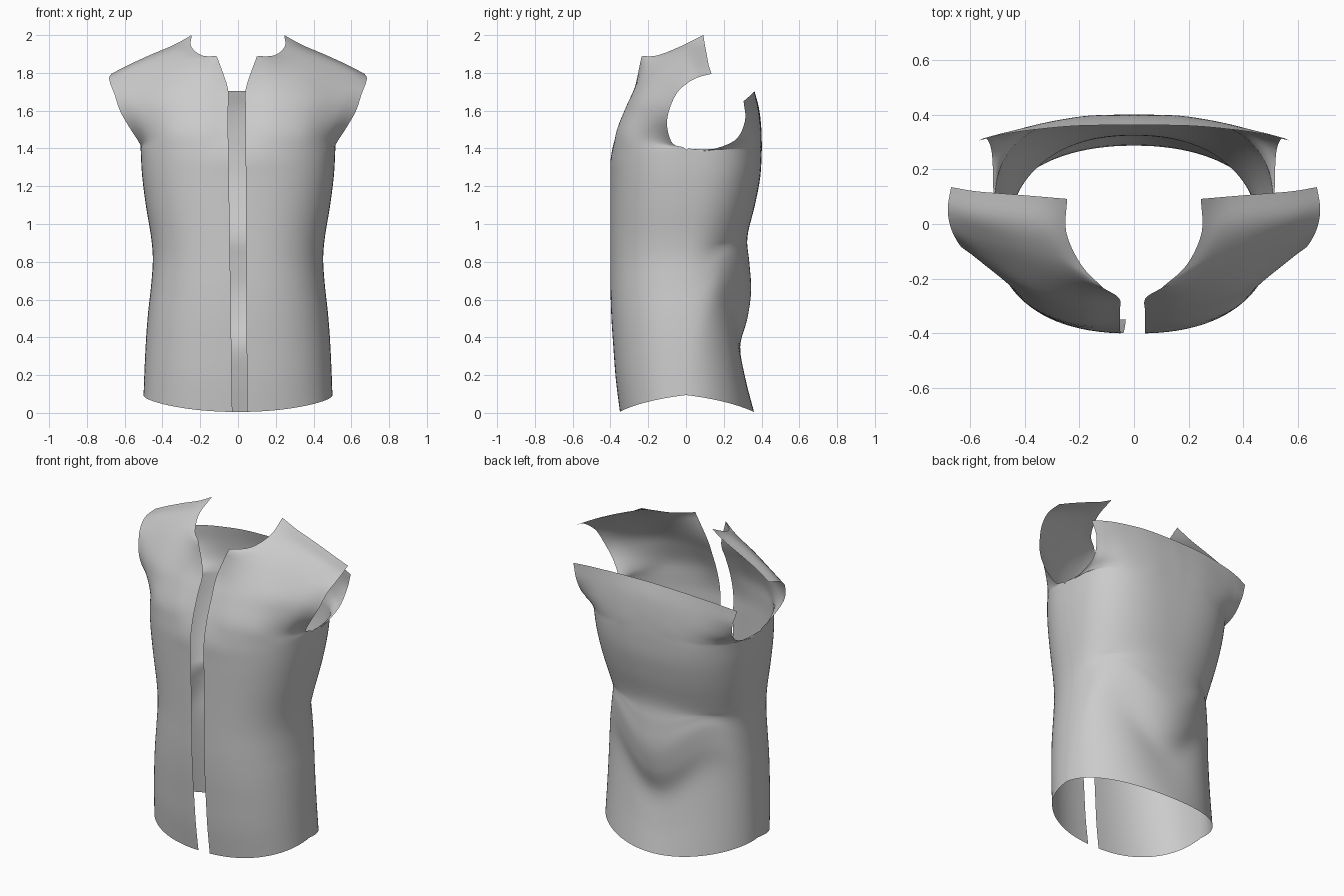
import bpy, math
from mathutils import Vector

if "Cube" in bpy.data.objects:
    bpy.data.objects.remove(bpy.data.objects["Cube"])

N = 24   # columns per quarter of the garment
SUB = 5  # surface rows between two control rows

# Torso below the armholes: height, half width, front depth, back depth, back squareness
TORSO = [(0.005, 0.50, 0.35, 0.36, 2.0), (0.18, 0.494, 0.372, 0.315, 2.05),
         (0.35, 0.486, 0.385, 0.287, 2.15), (0.50, 0.475, 0.395, 0.325, 2.0),
         (0.65, 0.46, 0.40, 0.345, 1.95), (0.80, 0.451, 0.40, 0.335, 2.0),
         (0.93, 0.46, 0.40, 0.325, 2.2), (1.10, 0.488, 0.40, 0.365, 2.5),
         (1.24, 0.508, 0.40, 0.392, 2.7), (1.355, 0.515, 0.398, 0.40, 2.9)]

# Chest and shoulder: each row runs from the opening/neckline to the armhole
CHEST = [
    [(.04, -.366, 1.485), (.2, -.366, 1.48), (.36, -.312, 1.47), (.47, -.2, 1.45), (.52, -.07, 1.425)],
    [(.04, -.318, 1.61), (.2, -.322, 1.60), (.36, -.28, 1.58), (.5, -.187, 1.55), (.577, -.1, 1.515)],
    [(.042, -.272, 1.72), (.2, -.275, 1.7), (.37, -.24, 1.67), (.53, -.155, 1.635), (.625, -.09, 1.6)],
    [(.1, -.235, 1.888), (.22, -.2, 1.83), (.38, -.16, 1.775), (.55, -.1, 1.715), (.655, -.05, 1.69)],
    [(.193, -.15, 1.893), (.29, -.11, 1.88), (.42, -.075, 1.84), (.575, -.035, 1.775), (.675, 0, 1.74)],
    [(.248, -.03, 1.94), (.33, -.01, 1.925), (.45, .01, 1.882), (.58, .03, 1.825), (.682, .06, 1.775)],
    [(.245, .092, 2.0), (.34, .1, 1.948), (.46, .11, 1.897), (.58, .12, 1.842), (.67, .135, 1.795)],
]
CORNER = len(TORSO) + 3  # row where the opening turns into the neckline

# Upper back: each row runs from the spine to the armhole
UPPER_BACK = [
    [(0, .401, 1.44), (.2, .393, 1.43), (.37, .347, 1.42), (.475, .25, 1.405), (.515, .1, 1.387)],
    [(0, .397, 1.53), (.2, .39, 1.515), (.37, .36, 1.49), (.475, .308, 1.46), (.52, .255, 1.44)],
    [(0, .385, 1.62), (.2, .38, 1.605), (.37, .358, 1.58), (.48, .332, 1.56), (.54, .312, 1.545)],
    [(0, .362, 1.705), (.2, .36, 1.7), (.37, .345, 1.685), (.48, .328, 1.67), (.57, .305, 1.65)],
]


def spline(points, t):
    """Catmull-Rom point at t in 0..len(points)-1."""
    p = [Vector(q) for q in points]
    p = [2 * p[0] - p[1]] + p + [2 * p[-1] - p[-2]]
    i = min(int(t), len(points) - 2)
    f = t - i
    a, b, c, d = p[i:i + 4]
    return 0.5 * (2 * b + (c - a) * f + (2 * a - 5 * b + 4 * c - d) * f * f
                  + (3 * b - a - 3 * c + d) * f ** 3)


def cornered(points, t, k, sharp):
    """Spline with a corner at point k, as strong as sharp."""
    smooth = spline(points, t)
    if not k or sharp < 0.001:
        return smooth
    split = spline(points[:k + 1], t) if t <= k else spline(points[k:], t - k)
    return smooth.lerp(split, sharp)


def torso_row(z, w, depth, sign, gap, n):
    """Quarter of a squarish oval, from the centre to the side seam."""
    start = math.asin((gap / w) ** (n / 2)) if gap else 0
    row = []
    for i in range(N + 1):
        a = start + (math.pi / 2 - start) * i / N
        s, c = math.sin(a), max(math.cos(a), 0)
        x, y = s ** (2 / n), c ** (2 / n)
        # hem and underarm rise towards the sides
        rise = 0.09 * max(0, 1 - z / 0.9) + 0.037 * max(0, (z - 1.1) / 0.255)
        rise *= (x * x + 1 - y) / 2
        if sign > 0 and z < 0.93:  # folds on the back climb away from the spine
            rise += 0.2 * math.sin(math.pi * z / 0.93) * 4 * x * x * (1 - x * x)
        row.append(Vector((w * x, sign * depth * y, z + rise)))
    return row


def loft(rows, corner):
    count = (len(rows) - 1) * SUB
    cols = [[r[i] for r in rows] for i in range(len(rows[0]))]
    return [[cornered(c, k / SUB, corner, (1 - i / N) ** 5) for i, c in enumerate(cols)]
            for k in range(count + 1)]


def resample(row):
    return [spline(row, i / N * (len(row) - 1)) for i in range(N + 1)]


def sheet(name, grid, flip):
    m = len(grid[0])
    verts = [p for row in grid for p in row]
    faces = []
    for j in range(len(grid) - 1):
        for i in range(m - 1):
            a = j * m + i
            f = (a, a + 1, a + m + 1, a + m)
            faces.append(f[::-1] if flip else f)
    me = bpy.data.meshes.new(name)
    me.from_pydata(verts, [], faces)
    me.polygons.foreach_set("use_smooth", [True] * len(faces))
    ob = bpy.data.objects.new(name, me)
    bpy.context.collection.objects.link(ob)


# Two front panels either side of the slightly slanted opening
for name, side, low, high in (("right_front", 1, 0.048, 0.04), ("left_front", -1, 0.03, 0.052)):
    rows = [torso_row(z, w, f, -1, low + (high - low) * z / 1.5, 2.4) for z, w, f, b, n in TORSO]
    for r in CHEST:
        r = [Vector(p) for p in r]
        r[0].x += (high - 0.04) if r[0].z < 1.89 else 0
        rows.append(resample(r))
    grid = [[Vector((p.x * side, p.y, p.z)) for p in row] for row in loft(rows, CORNER)]
    sheet(name, grid, side < 0)

# Back panel, mirrored about the spine
rows = [torso_row(z, w, b, 1, 0, n) for z, w, f, b, n in TORSO]
rows += [resample(r) for r in UPPER_BACK]
grid = [[Vector((-p.x, p.y, p.z)) for p in row[:0:-1]] + row for row in loft(rows, 0)]
sheet("back_panel", grid, True)
